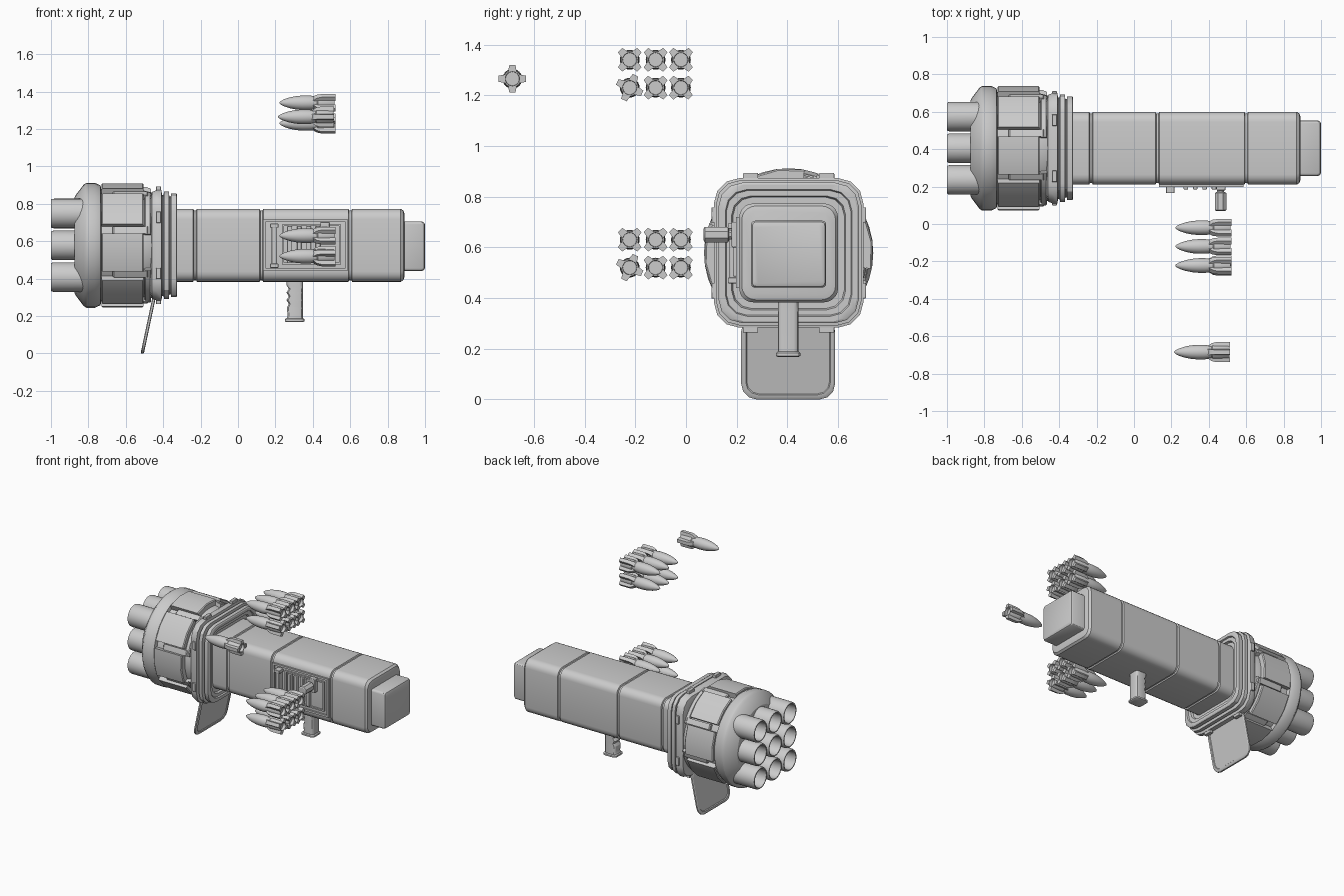
import bpy, bmesh
from math import sin, cos, pi, radians
from mathutils import Vector

if "Cube" in bpy.data.objects:
    bpy.data.objects.remove(bpy.data.objects["Cube"])

CY, CZ = 0.405, 0.578          # launcher axis


def loft(name, rings):
    """Skin a list of equal-length point rings and cap both ends."""
    bm = bmesh.new()
    vs = [[bm.verts.new(p) for p in r] for r in rings]
    n = len(vs[0])
    for a, b in zip(vs, vs[1:]):
        for i in range(n):
            j = (i + 1) % n
            bm.faces.new((a[i], a[j], b[j], b[i]))
    bm.faces.new(vs[0])
    bm.faces.new(vs[-1])
    bmesh.ops.recalc_face_normals(bm, faces=bm.faces)
    me = bpy.data.meshes.new(name)
    bm.to_mesh(me)
    bm.free()
    ob = bpy.data.objects.new(name, me)
    bpy.context.collection.objects.link(ob)
    return ob


def lathe(name, profile, cy, cz, n=32):
    """Revolve (x, radius) pairs about a line along x."""
    return loft(name, [[(x, cy + r * cos(2 * pi * i / n), cz + r * sin(2 * pi * i / n))
                        for i in range(n)] for x, r in profile])


def rounded(hy, hz, r, segs):
    """Rounded rectangle outline."""
    pts = []
    for k, (sy, sz) in enumerate(((1, 1), (-1, 1), (-1, -1), (1, -1))):
        for i in range(segs + 1):
            a = pi / 2 * (k + i / segs)
            pts.append((sy * (hy - r) + r * cos(a), sz * (hz - r) + r * sin(a)))
    return pts


def square_loft(name, sections, segs, cy=CY, cz=CZ):
    """Loft rounded rectangles (x, half_y, half_z, radius) along x."""
    return loft(name, [[(x, cy + y, cz + z) for y, z in rounded(hy, hz, r, segs)]
                       for x, hy, hz, r in sections])


def box(name, x0, x1, y0, y1, z0, z1, bevel=0.0):
    ob = loft(name, [[(x, y0, z0), (x, y1, z0), (x, y1, z1), (x, y0, z1)] for x in (x0, x1)])
    if bevel:
        m = ob.modifiers.new("bevel", 'BEVEL')
        m.width, m.segments = bevel, 2
    return ob


def arc_panel(name, x0, x1, a0, a1, r0, r1, n):
    """Block wrapped around the launcher axis; angle 0 faces the front."""
    rings = []
    for i in range(n + 1):
        a = radians(a0 + (a1 - a0) * i / n)
        rings.append([(x, CY - r * cos(a), CZ + r * sin(a))
                      for x, r in ((x0, r0), (x1, r0), (x1, r1 - .006), (x1 - .006, r1),
                                   (x0 + .006, r1), (x0, r1 - .006))])
    return loft(name, rings)


# Main square body with panel grooves and a tapered rear
H, G = .195, .187
secs = [(-.42, H)]
for g in (-.23, .125, .6):
    secs += [(g - .010, H), (g - .006, G), (g + .006, G), (g + .010, H)]
secs += [(.87, H), (.885, .185), (.89, .168)]
square_loft("body", [(x, h, h, .055) for x, h in secs], 5)
square_loft("rear_cap", [(.87, .148, .132, .015), (.985, .148, .132, .015),
                         (.995, .143, .127, .015), (1.0, .132, .116, .012)], 3, CY, .573)

# Stepped square collar between body and head
collar = [(-.47, .255), (-.46, .285), (-.435, .295), (-.41, .295), (-.405, .27), (-.398, .27),
          (-.395, .287), (-.37, .287), (-.367, .262), (-.36, .262), (-.357, .277),
          (-.33, .277), (-.325, .270), (-.325, .250), (-.335, .246), (-.335, .225), (-.35, .22),
          (-.35, .19)]
square_loft("collar", [(x, h, h, .1 * h / .295) for x, h in collar], 3)
for s in (-1, 1):
    for t in (-.15, .15):
        box("collar_clip", -.438, -.412, CY + t - .03, CY + t + .03,
            CZ + s * .30 - .015, CZ + s * .30 + .015, .003)
        box("collar_clip", -.438, -.412, CY + s * .29 - .015, CY + s * .29 + .015,
            CZ + t - .03, CZ + t + .03, .003)

# Round head and muzzle ring
lathe("head", [(-.42, .27), (-.46, .282), (-.50, .292), (-.73, .295), (-.735, .32), (-.765, .334),
               (-.81, .334), (-.825, .325), (-.865, .272), (-.875, .255)], CY, CZ, 40)

# Armour plates and corner brackets round the head
for k in range(8):
    c = 45 * k - 7
    arc_panel("head_plate", -.73, -.505, c - 18, c + 18, .26, .334, 2)
for k in range(4):
    c = 45 + 90 * k - 7
    arc_panel("bracket_arc", -.50, -.465, c - 27, c + 27, .26, .312, 10)
    for s in (-1, 1):
        arc_panel("bracket_arm", -.67, -.48, c + s * 23 - 3.5, c + s * 23 + 3.5, .26, .318, 2)

# Nine open launch tubes
for i in (-1, 0, 1):
    for j in (-1, 0, 1):
        lathe("launch_tube", [(-.79, .079), (-.985, .079), (-.995, .077), (-1, .073), (-1, .066),
                              (-.99, .063), (-.88, .063)], CY + .169 * i, CZ + .17 * j, 28)

# Front support plate with recessed faces
def plate_ring(off, inset):
    pts = [(y, z + .165) for y, z in rounded(.185 - inset, .165 - inset, .06 - inset * .6, 3)]
    return [(-.512 + .07 * z / .33 + off, .403 + y, z) for y, z in pts]

loft("support_plate", [plate_ring(-.004, .022), plate_ring(-.009, .018), plate_ring(-.009, .006),
                       plate_ring(-.005, 0), plate_ring(.005, 0), plate_ring(.009, .006),
                       plate_ring(.009, .018), plate_ring(.004, .022)])

# Pistol grip with finger grooves on the forward side
grip = [(.40, 0), (.365, 0), (.345, .012), (.325, 0), (.305, .012), (.285, 0), (.265, .012),
        (.245, .002), (.20, .006), (.187, 0)]
rings = []
for z, d in grip:
    rings.append([(.303 + x * (1 - d / .08) + d / 2, .403 + y, z)
                  for x, y in rounded(.044, .04, .018, 3)])
loft("grip", rings)
loft("grip_base", [[(.303 + x, .403 + y, z) for x, y in rounded(h, h - .004, .02, 3)]
                   for z, h in ((.168, .046), (.172, .052), (.183, .052), (.188, .046))])

# Side loading hatch: frame, slats and lever
FY = CY - H
for nm, (x0, x1, z0, z1, t) in {"hatch": (.135, .585, .44, .72, .014),
                                "hatch_inner": (.235, .55, .475, .69, .010)}.items():
    d = FY - .012
    box(nm + "_bottom", x0, x1, d, FY + .01, z0, z0 + t)
    box(nm + "_top", x0, x1, d, FY + .01, z1 - t, z1)
    box(nm + "_left", x0, x0 + t, d, FY + .01, z0, z1)
    box(nm + "_right", x1 - t, x1, d, FY + .01, z0, z1)
box("hatch_bar", .18, .208, .172, FY + .01, .465, .685, .004)
for z in (.458, .672):
    box("hatch_bar_end", .172, .216, .165, FY + .01, z, z + .022, .003)
for i in range(4):
    box("hatch_slat", .265 + .05 * i, .29 + .05 * i, .185, FY + .01, .485, .68, .004)
box("lever_mount", .44, .49, .18, FY + .01, .60, .70, .004)


def y_rod(name, profile, x, z, n):
    return loft(name, [[(x + r * cos(2 * pi * (i + .5) / n), y, z + r * sin(2 * pi * (i + .5) / n))
                        for i in range(n)] for y, r in profile])

y_rod("lever_knob", [(.07, .026), (.074, .033), (.165, .033), (.17, .026), (.17, .02), (.20, .02)],
      .463, .65, 8)


# Finned rockets
def rocket(x, y, z, roll):
    lathe("rocket", [(x, .003), (x + .006, .009), (x + .025, .019), (x + .055, .029),
                     (x + .09, .036), (x + .125, .039), (x + .16, .039), (x + .20, .034),
                     (x + .205, .038), (x + .29, .036), (x + .295, .033), (x + .295, .028),
                     (x + .275, .027)], y, z, 24)
    for k in range(4):
        a = radians(45 + roll + 90 * k)
        u, v = Vector((0, cos(a), sin(a))), Vector((0, -sin(a), cos(a)))
        o = Vector((x, y, z))
        prof = ((.175, .03), (.20, .048), (.225, .054), (.298, .054), (.298, .03))
        loft("rocket_fin", [[o + Vector((px, 0, 0)) + u * r + v * w * (1.4 - r * 12)
                             for px, r in prof] for w in (-.016, .016)])


for low, high in ((.52, .63), (1.23, 1.34)):
    for y in (-.02, -.12, -.222):
        rocket(.222, y, low, 20 if y < -.2 else 0)
        rocket(.222, y, high, 0)
rocket(.215, -.685, 1.265, 45)

# Smooth shading with crisp edges everywhere
for ob in bpy.context.scene.objects:
    ob.select_set(True)
    bpy.context.view_layer.objects.active = ob
bpy.ops.object.shade_smooth_by_angle(angle=radians(30))
